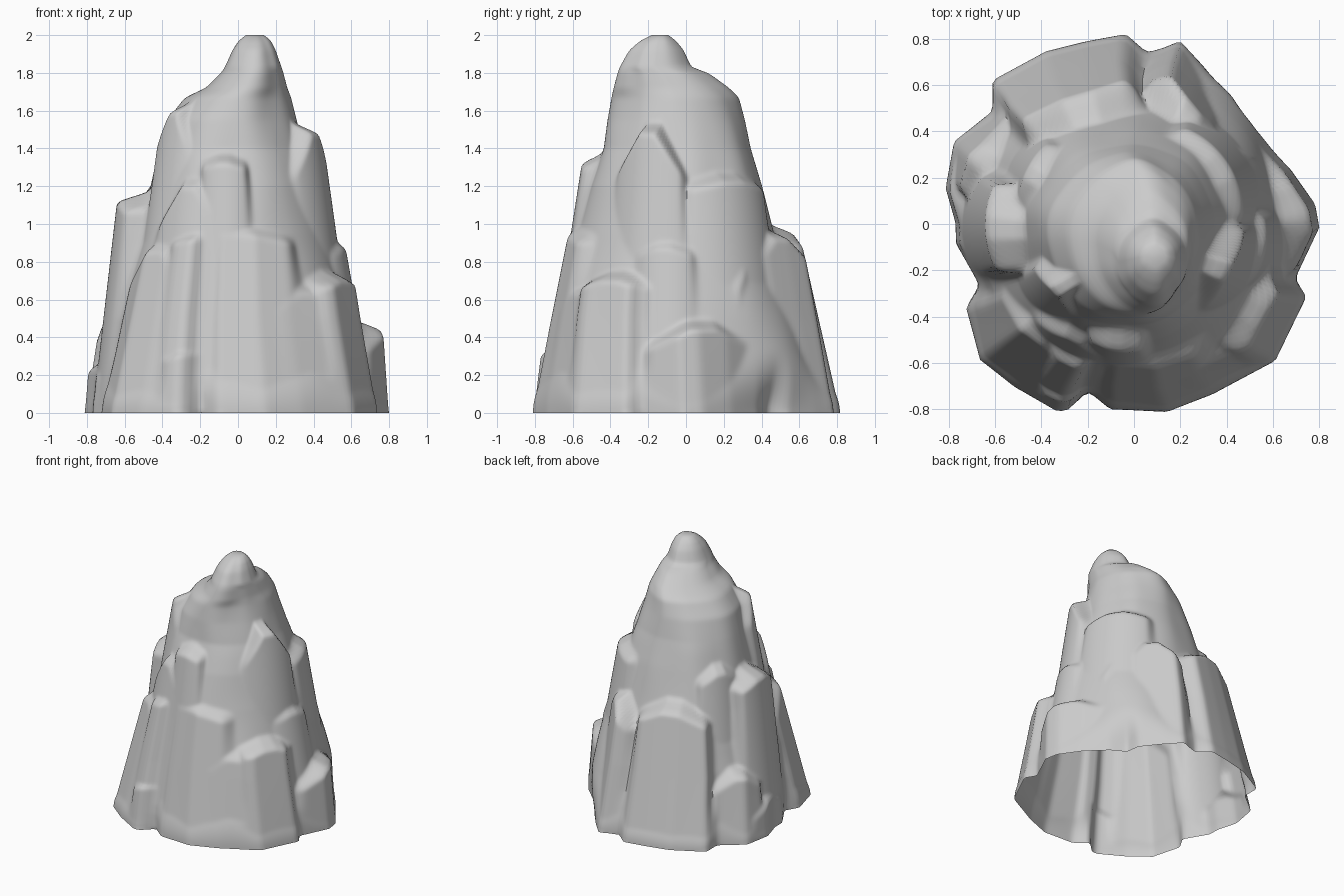
import bpy, bmesh, math
from mathutils import noise, Vector

if "Cube" in bpy.data.objects:
    bpy.data.objects.remove(bpy.data.objects["Cube"])

# Ground outline, seen from above
OUTLINE = [
    (.80, 0), (.78, .10), (.67, .25), (.53, .38), (.42, .44), (.41, .54), (.30, .68),
    (.20, .79), (.13, .76), (.06, .74), (-.03, .82), (-.20, .79), (-.37, .75),
    (-.60, .63), (-.60, .50), (-.77, .37), (-.81, .17), (-.77, .02), (-.77, -.07),
    (-.67, -.25), (-.73, -.35), (-.67, -.58), (-.52, -.70), (-.33, -.81), (-.28, -.80),
    (-.20, -.72), (-.10, -.80), (.15, -.81), (.35, -.73), (.62, -.58), (.75, -.30),
    (.70, -.22),
]

# Core spire: height, left, right, front and back extents
CORE = [
    (0.00, -.74, .73, -.76, .73), (0.50, -.65, .61, -.68, .60),
    (0.95, -.52, .49, -.57, .47), (1.20, -.46, .42, -.50, .40),
    (1.40, -.41, .35, -.43, .34), (1.55, -.37, .31, -.41, .31),
    (1.67, -.28, .28, -.39, .28), (1.72, -.17, .26, -.38, .23),
    (1.80, -.09, .24, -.36, .12), (1.83, -.07, .23, -.35, .03),
    (1.92, -.03, .20, -.30, -.01), (1.98, .01, .17, -.23, -.06),
    (2.00, .05, .13, -.17, -.10),
]

# Skirt buttresses rising from the outline:
# angle, half width (deg), share of outline radius kept at top, top height, shoulder drop
SKIRT = [
    (226, 21, .75, 0.88, .25),   # front left
    (249, 8, .95, 0.34, .05),    # front left foot
    (269, 31, .76, 0.97, .06),   # front
    (305, 15, .84, 0.66, .12),   # front right foot
    (328, 17, .85, 0.73, .06),   # right front
    (10, 24, .96, 0.47, .15),    # right foot
    (40, 9, .86, 0.80, .15),     # back right cleft
    (64, 19, .78, 0.95, .22),    # back right
    (111, 24, .73, 0.98, .12),   # back
    (153, 14, .90, 0.50, .12),   # back left
    (174, 15, .97, 0.26, .10),   # left foot
]

# Upper buttresses: angle, half width, foot radius, top radius, height, shoulder drop
UPPER = [
    (264, 14, .76, .55, 1.35, .04),   # front column
    (242, 20, .80, .57, 1.22, .28),   # front column flank
    (353, 15, .73, .57, 0.90, .06),   # right middle
    (340, 24, .67, .455, 1.51, .30),  # right upper
    (36, 28, .68, .475, 1.25, .06),   # right back upper
    (177, 19, .77, .635, 1.15, .08),  # left shoulder
    (217, 18, .72, .45, 1.62, .25),   # upper front left
    (148, 17, .70, .51, 1.22, .10),   # upper back left
]


def smooth(t):
    t = max(0.0, min(1.0, t))
    return t * t * (3 - 2 * t)


def outline_radius(theta):
    c, s = math.cos(theta), math.sin(theta)
    for (ax, ay), (bx, by) in zip(OUTLINE, OUTLINE[1:] + OUTLINE[:1]):
        # Ray against one outline edge
        if ay * c - ax * s <= 1e-9 and by * c - bx * s >= -1e-9 and ax * c + ay * s > 0:
            return (ax * by - ay * bx) / (c * (by - ay) - s * (bx - ax))
    return .78


def core_at(z):
    for a, b in zip(CORE, CORE[1:]):
        if z <= b[0]:
            t = (z - a[0]) / (b[0] - a[0])
            return [p + (q - p) * t for p, q in zip(a[1:], b[1:])]
    return CORE[-1][1:]


def surface_point(theta, z, base):
    x0, x1, y0, y1 = core_at(z)
    cx, cy = (x0 + x1) / 2, (y0 + y1) / 2
    c, s = math.cos(theta), math.sin(theta)
    shift = cx * c + cy * s
    # Core section: squarish low down, leaner toward the peak
    n = 2.25 - 0.45 * smooth((z - 1.3) / 0.4)
    r = (abs(c / ((x1 - x0) / 2)) ** n + abs(s / ((y1 - y0) / 2)) ** n) ** (-1 / n)
    # Broad irregular weathering
    r *= 1 + 0.05 * noise.noise(Vector((c * 1.8, s * 1.8, z * 1.6 + 4)))
    # Foot blends into the ground outline
    r += (base - shift - r) * (1 - smooth(z / 0.35))
    best = r
    skirt = [(a, h, base, base * k, t, d) for a, h, k, t, d in SKIRT]
    for ang, half, foot, top, height, drop in skirt + UPPER:
        d = (theta - math.radians(ang) + math.pi) % (2 * math.pi) - math.pi
        u = abs(d) / math.radians(half)
        if u > 1.3:
            continue
        rb = foot + (top - foot) * min(z / height, 1.0) - shift
        if foot != base:
            rb *= 1 - 0.04 * u * u
        side = 1 - smooth((u - 0.9) / 0.36)
        limit = height - drop * max(0, u - 0.25)
        lid = 1 - smooth((z - limit + 0.04) / 0.07)
        if z < 0.3 and foot != base:
            rb = min(rb, base - shift)
        best = max(best, r + (rb - r) * side * lid)
    return cx + best * c, cy + best * s, z


# Rock spire: an open-bottomed shell of stacked rings
SEGMENTS, RINGS = 220, 130
angles = [2 * math.pi * i / SEGMENTS for i in range(SEGMENTS)]
feet = [outline_radius(a) for a in angles]
bm = bmesh.new()
rings = [[bm.verts.new(surface_point(a, 2.0 * j / RINGS, f)) for a, f in zip(angles, feet)]
         for j in range(RINGS + 1)]
for low, high in zip(rings, rings[1:]):
    for i in range(SEGMENTS):
        k = (i + 1) % SEGMENTS
        bm.faces.new((low[i], low[k], high[k], high[i]))
bm.faces.new(rings[-1])

# Soften ledges while keeping the foot on the ground
inner = [v for ring in rings[1:] for v in ring]
for _ in range(2):
    bmesh.ops.smooth_vert(bm, verts=inner, factor=0.4,
                          use_axis_x=True, use_axis_y=True, use_axis_z=False)

mesh = bpy.data.meshes.new("rock_spire")
bm.to_mesh(mesh)
bm.free()
rock = bpy.data.objects.new("rock_spire", mesh)
bpy.context.collection.objects.link(rock)

# Smooth shading with crisp rock edges
bpy.context.view_layer.objects.active = rock
rock.select_set(True)
bpy.ops.object.shade_smooth_by_angle(angle=math.radians(50))
